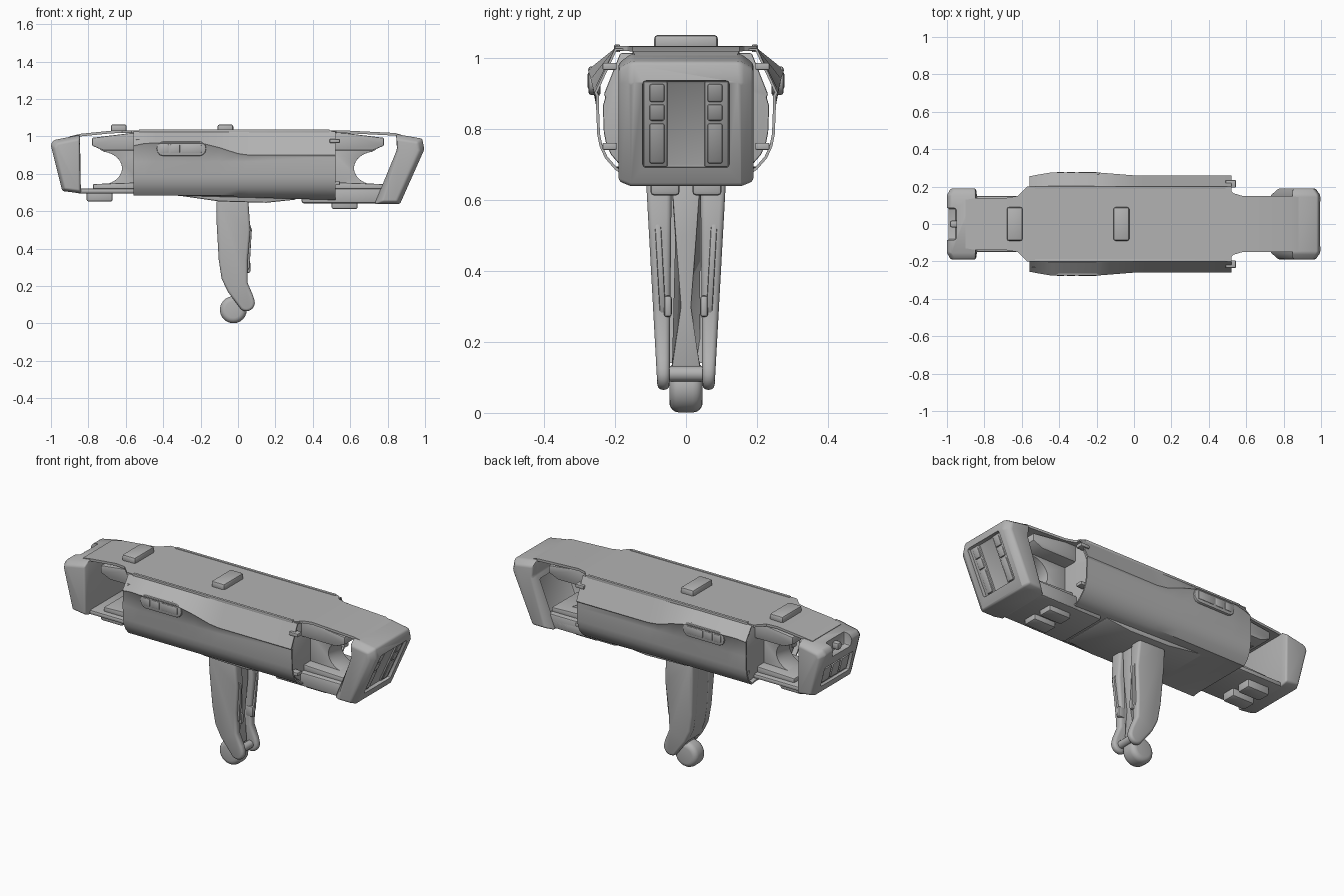
import bpy, bmesh, math

cube = bpy.data.objects.get("Cube")
if cube:
    bpy.data.objects.remove(cube, do_unlink=True)

grey = bpy.data.materials.new("plain_grey")
grey.use_nodes = True
grey.diffuse_color = (0.45, 0.45, 0.45, 1)
grey.node_tree.nodes["Principled BSDF"].inputs["Base Color"].default_value = (0.45, 0.45, 0.45, 1)


def apply_mod(ob, kind, **settings):
    bpy.context.view_layer.objects.active = ob
    mod = ob.modifiers.new("mod", kind)
    for key, value in settings.items():
        setattr(mod, key, value)
    bpy.ops.object.modifier_apply(modifier=mod.name)


def smooth(ob):
    bpy.ops.object.select_all(action='DESELECT')
    ob.select_set(True)
    bpy.context.view_layer.objects.active = ob
    bpy.ops.object.shade_smooth_by_angle(angle=math.radians(32))


def loft(name, rings, bevel=0.0, caps=True, segments=2):
    """Skin equal-sized closed rings of points."""
    bm = bmesh.new()
    rows = [[bm.verts.new(p) for p in ring] for ring in rings]
    n = len(rows[0])
    for a, b in zip(rows, rows[1:]):
        for i in range(n):
            j = (i + 1) % n
            bm.faces.new((a[i], a[j], b[j], b[i]))
    if caps:
        bm.faces.new(rows[0])
        bm.faces.new(rows[-1])
    bmesh.ops.recalc_face_normals(bm, faces=bm.faces)
    mesh = bpy.data.meshes.new(name)
    bm.to_mesh(mesh)
    bm.free()
    mesh.materials.append(grey)
    ob = bpy.data.objects.new(name, mesh)
    bpy.context.collection.objects.link(ob)
    if bevel:
        apply_mod(ob, 'BEVEL', width=bevel, segments=segments, limit_method='ANGLE',
                  angle_limit=math.radians(35))
    smooth(ob)
    return ob


def prism(name, profile, y0, y1, bevel=0.0, segments=2):
    """Extrude an x-z profile along y; y0 and y1 may be functions of z."""
    def at(y, z):
        return y(z) if callable(y) else y
    return loft(name, [[(x, at(y, z), z) for x, z in profile] for y in (y0, y1)],
                bevel, segments=segments)


def box(name, x0, x1, y0, y1, z0, z1, bevel=0.0):
    return prism(name, [(x0, z0), (x1, z0), (x1, z1), (x0, z1)], y0, y1, bevel)


def cut(target, cutter):
    apply_mod(target, 'BOOLEAN', object=cutter, operation='DIFFERENCE', solver='EXACT')
    bpy.data.objects.remove(cutter, do_unlink=True)
    smooth(target)


def arc(cx, cz, rx, rz, a0, a1, n):
    return [(cx + rx * math.cos(math.radians(a0 + (a1 - a0) * i / n)),
             cz + rz * math.sin(math.radians(a0 + (a1 - a0) * i / n))) for i in range(n + 1)]


# Main body: hollow outer shell lofted along x, with a core inside
def section(x, w, zl, inset=0.0):
    zb = 0.69 - 0.03 * (x + 0.56) / 1.08
    half = [(0.2, 1.026), (w, zl), (w - 0.005, zl - 0.008), (0.253, 0.865),
            (0.25, 0.785), (0.243, 0.75), (0.228, 0.717), (0.2, 0.685), (0.165, zb)]
    ring = half + [(-y, z) for y, z in reversed(half)]
    k = 1 - inset
    return [(x, y * k, 0.845 + (z - 0.845) * k) for y, z in ring]


stations = [(-0.56, 0.255, 0.95), (-0.5, 0.266, 0.962), (-0.44, 0.276, 0.965),
            (-0.2, 0.276, 0.965), (-0.1, 0.268, 0.94), (0.0, 0.26, 0.908),
            (0.06, 0.258, 0.9), (0.52, 0.258, 0.9)]
shell = loft("body_shell", [section(*s) for s in stations], caps=False)
apply_mod(shell, 'SOLIDIFY', thickness=0.008, offset=-1)
smooth(shell)
loft("body_core", [section(x, 0.25, 0.9, 0.075) for x in (-0.54, 0.505)], bevel=0.012)

# Top plate with a narrow strap reaching each end cap
plate = [(-0.9, 0.13, 1.0), (-0.84, 0.14, 1.014), (-0.68, 0.14, 1.03), (-0.62, 0.15, 1.032),
         (-0.57, 0.2, 1.032), (0.5, 0.2, 1.032), (0.53, 0.165, 1.032), (0.58, 0.15, 1.031),
         (0.84, 0.15, 1.018), (0.9, 0.14, 1.0)]
loft("top_plate", [[(x, -w, z), (x, w, z), (x, w, z - 0.014), (x, -w, z - 0.014)]
                   for x, w, z in plate])
for s in (-1, 1):
    box("top_rail", -0.53, 0.49, s * 0.186, s * 0.202, 1.015, 1.036, 0.002)
for x in (-0.68, -0.11):
    box("top_button", x, x + 0.085, -0.09, 0.09, 1.02, 1.064, 0.012)

# Side control pods with three keys each
for s in (-1, 1):
    pod = arc(-0.4, 0.935, 0.035, 0.04, 270, 90, 6) + arc(-0.205, 0.935, 0.035, 0.04, 90, -90, 6)
    prism("control_pod", pod, s * 0.24, s * 0.274, 0.006)
    for x0, x1 in ((-0.415, -0.37), (-0.362, -0.31), (-0.3, -0.195)):
        box("pod_key", x0, x1, s * 0.26, s * 0.277, 0.912, 0.957, 0.005)

# Brackets joining the body to the two end caps
for s, zb, x_low in ((1, 0.643, 0.78), (-1, 0.695, 0.86)):
    def flip(points):
        return [(s * x, z) for x, z in points]
    prism("upper_bracket", flip([(0.49, 1.02), (0.57, 1.018), (0.78, 0.992), (0.78, 0.95),
                                 (0.72, 0.925), (0.49, 0.925)]), -0.14, 0.14, 0.006)
    prism("lower_bracket", flip([(0.49, zb), (x_low, zb), (x_low, 0.722), (0.49, 0.722)]),
          -0.15, 0.15, 0.01)
    prism("bracket_ledge", flip([(0.5, 0.715), (0.775, 0.715), (0.775, 0.745), (0.5, 0.755)]),
          -0.12, 0.12, 0.006)
    prism("curved_spine", flip([(0.49, 0.73), (0.74, 0.74)]
                               + arc(0.74, 0.83, 0.12, 0.09, 260, 100, 14)
                               + [(0.74, 0.93), (0.49, 0.93)]), -0.06, 0.06, 0.006)
    for y in (-1, 1):
        for z0, z1 in ((0.965, 0.985), (0.74, 0.76)):
            box("end_tab", s * 0.49, s * 0.545, y * 0.195, y * 0.235, z0, z1, 0.004)


# Sloping faces of the end caps
def right_x(z):
    return 0.865 + 0.127 * (z - 0.64) / 0.28


def left_x(z):
    return -0.94 - 0.06 * (z - 0.71) / 0.25


def sloped(face_x, z0, z1, d0, d1):
    return [(face_x(z0) + d0, z0), (face_x(z0) + d1, z0),
            (face_x(z1) + d1, z1), (face_x(z1) + d0, z1)]


def end_cap(name, full, side):
    """Cap whose outer corners are chamfered from the full to the side profile."""
    rings = [(-0.19, side), (-0.155, full), (0.155, full), (0.19, side)]
    return loft(name, [[(x, y, z) for x, z in pts] for y, pts in rings], 0.01, segments=3)


# Right end cap with recessed panel, two key columns and a hollow inner side
cap = end_cap("right_end_cap",
              [(0.845, 1.012), (0.985, 0.988), (0.996, 0.93), (0.866, 0.638), (0.73, 0.638), (0.85, 0.93)],
              [(0.848, 0.985), (0.96, 0.968), (0.97, 0.925), (0.848, 0.652), (0.77, 0.652), (0.855, 0.92)])
cut(cap, prism("panel_cutter", sloped(right_x, 0.69, 0.935, -0.025, 0.06), -0.122, 0.122, 0.01))
cut(cap, prism("hollow_cutter", [(0.68, 0.69), (0.8, 0.69), (0.885, 0.9), (0.76, 0.9)],
               -0.14, 0.14, 0.01))
for s in (-1, 1):
    prism("key_column", sloped(right_x, 0.692, 0.933, -0.04, -0.015), s * 0.052, s * 0.12, 0.005)
    for z0, z1 in ((0.875, 0.925), (0.822, 0.868), (0.702, 0.814)):
        prism("end_key", sloped(right_x, z0, z1, -0.03, -0.009), s * 0.06, s * 0.103, 0.006)

# Left end cap with a socket notch and a low key panel
cap = end_cap("left_end_cap",
              [(-0.998, 0.96), (-0.985, 0.98), (-0.845, 1.008), (-0.84, 0.695), (-0.94, 0.708), (-1.0, 0.95)],
              [(-0.978, 0.945), (-0.965, 0.962), (-0.848, 0.985), (-0.845, 0.708), (-0.925, 0.718), (-0.98, 0.935)])
cut(cap, box("notch_cutter", -1.05, -0.95, -0.085, 0.085, 0.915, 1.05, 0.012))
cut(cap, prism("panel_cutter", sloped(left_x, 0.75, 0.865, -0.06, 0.02), -0.13, 0.13, 0.01))
for y0, y1 in ((-0.115, -0.045), (-0.035, 0.035), (0.045, 0.115)):
    prism("end_key", sloped(left_x, 0.765, 0.85, 0.006, 0.04), y0, y1, 0.006)
box("socket_pin", -0.985, -0.94, -0.018, 0.018, 0.925, 0.965, 0.01)

# Underside panel, base plate and feet
prism("underside_panel", [(-0.4, 0.695), (-0.1, 0.652), (0.15, 0.645), (0.31, 0.662),
                          (0.31, 0.72), (-0.4, 0.72)], -0.155, 0.155, 0.008)
box("right_base", 0.34, 0.84, -0.15, 0.15, 0.642, 0.7, 0.012)
for x, z in ((0.5, 0.612), (-0.81, 0.652)):
    for s in (-1, 1):
        box("foot", x, x + 0.14, s * 0.018, s * 0.1, z, z + 0.06, 0.01)


# Handle: two tapering legs, a rear wall and a centre spine
def leg_outer(z):
    return 0.08 + 0.055 * (z - 0.065)


def spine_half(z):
    return 0.016 + (0.07 * (z - 0.3) if z > 0.3 else 0.14 * (0.3 - z))


leg = ([(0.055, 0.66), (0.066, 0.5), (0.052, 0.34), (0.05, 0.22), (0.08, 0.15)]
       + arc(0.045, 0.11, 0.045, 0.045, 20, -130, 7)
       + [(-0.055, 0.17), (-0.088, 0.24), (-0.103, 0.34), (-0.115, 0.55), (-0.115, 0.66)])
for s in (-1, 1):
    prism("handle_leg", leg, lambda z: s * (0.047 - 0.01 * z), lambda z: s * leg_outer(z), 0.014, 3)
    prism("leg_trim", [(0.03, 0.63), (0.074, 0.5), (0.062, 0.3), (0.03, 0.25)],
          lambda z: s * (leg_outer(z) - 0.035), lambda z: s * (leg_outer(z) - 0.018), 0.004)
    box("latch", 0.02, 0.066, s * 0.04, s * 0.062, 0.27, 0.33, 0.008)
prism("handle_rear_wall", [(-0.112, 0.66), (-0.112, 0.55), (-0.1, 0.34), (-0.085, 0.25),
                           (-0.055, 0.17), (-0.01, 0.14), (-0.03, 0.34), (-0.03, 0.66)], -0.06, 0.06)
prism("handle_spine", [(-0.06, 0.66), (0.04, 0.66), (0.045, 0.5), (0.035, 0.3), (0.03, 0.13),
                       (-0.03, 0.13), (-0.06, 0.3)], lambda z: -spine_half(z), spine_half, 0.004)

# Rounded tip and its axle
prism("handle_tip", arc(-0.025, 0.073, 0.072, 0.072, 0, 345, 23), -0.047, 0.047, 0.028, 4)
prism("tip_axle", arc(0.045, 0.11, 0.022, 0.022, 0, 330, 11), -0.08, 0.08)
